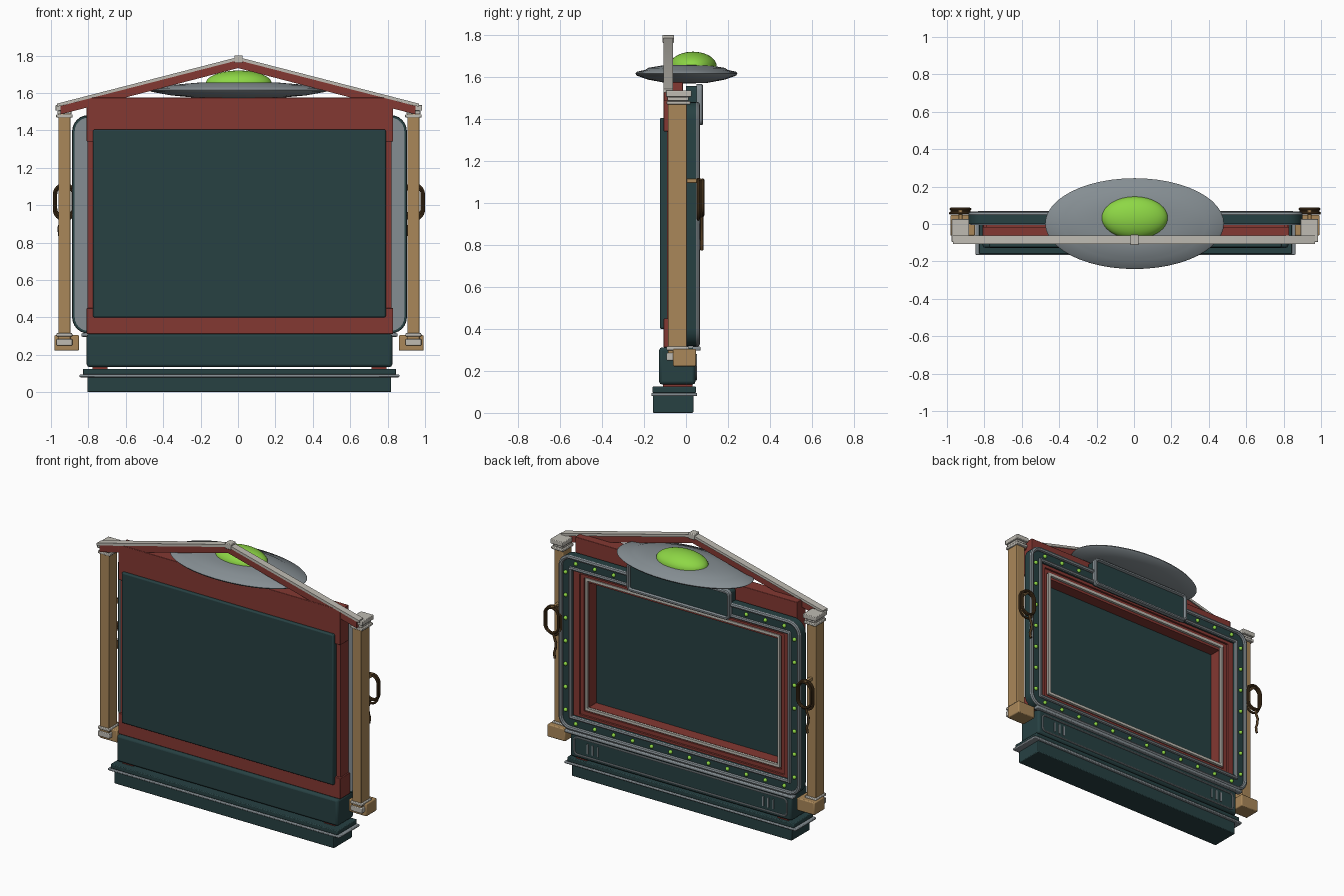
import bpy, bmesh, math
from mathutils import Vector

if "Cube" in bpy.data.objects:
    bpy.data.objects.remove(bpy.data.objects["Cube"])

def material(name, rgb):
    m = bpy.data.materials.new(name)
    m.diffuse_color = (*rgb, 1)
    m.use_nodes = True
    m.node_tree.nodes["Principled BSDF"].inputs["Base Color"].default_value = m.diffuse_color
    return m

TEAL = material("dark teal", (0.020, 0.052, 0.055))
RED = material("barn red", (0.230, 0.040, 0.032))
GOLD = material("tan wood", (0.400, 0.245, 0.100))
GREY = material("steel grey", (0.235, 0.270, 0.290))
WHITE = material("weathered white", (0.520, 0.500, 0.450))
GREEN = material("lime green", (0.270, 0.680, 0.060))
ROPE = material("rope brown", (0.085, 0.045, 0.016))
CX = 0.008  # the cabinet sits slightly right of centre

def finish(name, bm, mat, bevel=0, angle=35):
    bmesh.ops.recalc_face_normals(bm, faces=bm.faces)
    me = bpy.data.meshes.new(name)
    bm.to_mesh(me)
    bm.free()
    ob = bpy.data.objects.new(name, me)
    bpy.context.collection.objects.link(ob)
    me.materials.append(mat)
    if bevel:
        mod = ob.modifiers.new("bevel", 'BEVEL')
        mod.width, mod.segments = bevel, 2
    bpy.ops.object.select_all(action='DESELECT')
    bpy.context.view_layer.objects.active = ob
    ob.select_set(True)
    bpy.ops.object.shade_smooth_by_angle(angle=math.radians(angle))
    return ob

def box(name, x0, x1, y0, y1, z0, z1, mat, bevel=0.0):
    bm = bmesh.new()
    bmesh.ops.create_cube(bm, size=1)
    for v in bm.verts:
        v.co = ((x0 + x1) / 2 + v.co.x * (x1 - x0), (y0 + y1) / 2 + v.co.y * (y1 - y0),
                (z0 + z1) / 2 + v.co.z * (z1 - z0))
    return finish(name, bm, mat, bevel)

def rounded(x0, x1, z0, z1, r, d=0, seg=6):
    """Points of a rounded rectangle grown by d."""
    r2 = max(r + d, 0.001)
    x0, x1, z0, z1 = x0 - d + r2, x1 + d - r2, z0 - d + r2, z1 + d - r2
    pts = []
    for i, (x, z) in enumerate([(x1, z1), (x0, z1), (x0, z0), (x1, z0)]):
        for k in range(seg + 1):
            a = math.pi / 2 * (i + k / seg)
            pts.append((x + r2 * math.cos(a), z + r2 * math.sin(a)))
    return pts

def loft(name, rect, r, profile, mat, closed=True, seg=6):
    """Sweep a (growth, y) profile round a rounded rectangle; open profiles are capped."""
    bm = bmesh.new()
    loops = [[bm.verts.new((x, y, z)) for x, z in rounded(*rect, r, d, seg)] for d, y in profile]
    pairs = list(zip(loops, loops[1:])) + ([(loops[-1], loops[0])] if closed else [])
    for a, b in pairs:
        n = len(a)
        for i in range(n):
            bm.faces.new((a[i], a[(i + 1) % n], b[(i + 1) % n], b[i]))
    if not closed:
        bm.faces.new(loops[0])
        bm.faces.new(loops[-1])
    return finish(name, bm, mat)

def circle(radius, y, d=0, n=8):
    return [(d + radius * math.cos(2 * math.pi * k / n), y + radius * math.sin(2 * math.pi * k / n))
            for k in range(n)]

def band(w, y0, y1):
    return [(0, y0), (0, y1), (-w, y1), (-w, y0)]

def chevron(name, apex, end_x, end_z, thick, y0, y1, mat):
    top = [(-end_x, end_z), (0, apex), (end_x, end_z)]
    pts = top + [(x, z - thick) for x, z in reversed(top)]
    bm = bmesh.new()
    f = [[bm.verts.new((x, y, z)) for x, z in pts] for y in (y0, y1)]
    for i in range(6):
        j = (i + 1) % 6
        bm.faces.new((f[0][i], f[0][j], f[1][j], f[1][i]))
    for s in f:
        bm.faces.new((s[0], s[1], s[4], s[5]))
        bm.faces.new((s[1], s[2], s[3], s[4]))
    return finish(name, bm, mat)

def lathe(name, profile, cx, cy, ysc, mat, n=48):
    bm = bmesh.new()
    vs = [bm.verts.new((r, 0, z)) for r, z in profile]
    es = [bm.edges.new(p) for p in zip(vs, vs[1:])]
    bmesh.ops.spin(bm, geom=vs + es, axis=(0, 0, 1), cent=(0, 0, 0), angle=2 * math.pi, steps=n)
    bmesh.ops.remove_doubles(bm, verts=bm.verts, dist=1e-5)
    for v in bm.verts:
        v.co = (v.co.x + cx, v.co.y * ysc + cy, v.co.z)
    return finish(name, bm, mat, angle=50)

# Base plinth
box("plinth", CX - .813, CX + .811, -.157, .035, 0, .085, TEAL, .005)
box("plinth_trim", CX - .855, CX + .855, -.165, .053, .08, .095, GREY, .005)
box("plinth_top", CX - .838, CX + .838, -.160, .048, .095, .125, TEAL, .005)
for sx in (-1, 1):
    box("red_foot", CX + sx * .745 - .04, CX + sx * .745 + .04, -.11, .03, .12, .14, RED)

# Lower cabinet with trimmed panel and vent slots on its back
box("lower_cabinet", CX - .817, CX + .817, -.128, .045, .135, .312, TEAL, .014)
loft("lower_panel_trim", (CX - .785, CX + .785, .16, .275), .025, circle(.006, .047), GREY)
for sx in (-1, 1):
    for k in range(3):
        x = CX + sx * (.61 + .038 * k)
        box("vent_slot", x - .005, x + .005, .044, .051, .185, .25, GREY)
box("ledge_bar", CX - .845, CX + .845, .03, .07, .296, .316, GREY, .006)

# Red body: an open frame with heavier top and bottom rails
box("bottom_rail", CX - .817, CX + .822, -.106, .0, .312, .45, RED, .003)
box("top_rail", CX - .817, CX + .822, -.106, -.015, 1.34, 1.575, RED, .003)
for sx in (-1, 1):
    x = CX + sx * .757
    box("side_stile", x - .055, x + .055, -.09, 0, .45, 1.34, RED)
box("front_panel", CX - .783, CX + .782, -.125, -.065, .40, 1.405, TEAL, .008)

# Stepped red moulding and pale trim round the screen recess
loft("outer_moulding", (CX - .80, CX + .80, .38, 1.41), .002, band(.045, -.03, .035), RED, seg=1)
loft("middle_moulding", (CX - .755, CX + .755, .425, 1.365), .002, band(.025, -.03, .022), RED, seg=1)
loft("inner_moulding", (CX - .73, CX + .73, .45, 1.34), .002, band(.03, -.066, .012), RED, seg=1)
loft("screen_trim", (CX - .72, CX + .72, .46, 1.345), .002, band(.018, .0, .028), WHITE, seg=1)

# Rounded light frame: channel, tubes and bulbs
R = (CX - .893, CX + .893, .316, 1.48)
loft("light_channel", R, .085, band(.095, .0, .048), TEAL)
loft("light_channel_back", R, .085, [(-.012, -.005), (-.012, .003), (-.085, .003), (-.085, -.005)], GREY)
loft("outer_tube", R, .085, circle(.014, .052, -.012), GREY)
loft("inner_tube", R, .085, circle(.012, .052, -.085), GREY)
bulbs = []
for k in range(12):
    x = CX - .77 + 1.54 * k / 11
    bulbs += [(x, .364), (x, 1.432)]
for k in range(7):
    z = .44 + .92 * k / 6
    bulbs += [(CX - .845, z), (CX + .845, z)]
bm = bmesh.new()
for x, z in bulbs:
    new = bmesh.ops.create_uvsphere(bm, u_segments=10, v_segments=6, radius=.013)["verts"]
    bmesh.ops.translate(bm, verts=new, vec=(x, .052, z))
finish("light_bulbs", bm, GREEN, angle=60)

# Sign plate on the back, below the saucer
S = (-.375, .385, 1.37, 1.565)
loft("sign_plate", S, .03, [(-.008, 0), (-.008, .066)], TEAL, closed=False)
loft("sign_rim", S, .03, [(0, .05), (0, .076), (-.006, .082), (-.016, .082), (-.02, .076), (-.02, .05)], GREY)

# Saucer and dome
lathe("saucer", [(0, 1.568), (.2, 1.572), (.36, 1.587), (.465, 1.606), (.478, 1.615), (.468, 1.624),
                 (.385, 1.634), (.36, 1.643), (.22, 1.655), (0, 1.66)], .003, .002, .508, GREY)
lathe("saucer_dome", [(.177 * math.cos(a), 1.65 + .07 * math.sin(a))
                      for a in [math.pi / 2 * k / 10 for k in range(11)]], .004, .033, .64, GREEN)

# Gable roof beams
chevron("gable_beam", 1.778, .95, 1.53, .045, -.104, -.07, RED)
chevron("gable_cap", 1.792, .968, 1.543, .017, -.108, -.062, WHITE)
box("gable_finial", -.02, .025, -.112, -.057, 1.762, 1.8, WHITE, .004)

# Posts, capitals, feet and coiled ropes
for sx in (-1, 1):
    c = .005 + sx * .933
    def slab(name, hx, y0, y1, z0, z1, mat, b=.004, off=0):
        box(name, c + off - hx, c + off + hx, y0, y1, z0, z1, mat, b)
    slab("post", .033, -.086, .004, .28, 1.49, GOLD)
    slab("capital_lower", .044, -.092, .022, 1.468, 1.486, WHITE)
    slab("capital_neck", .037, -.088, .012, 1.486, 1.505, WHITE)
    slab("capital_upper", .047, -.096, .026, 1.505, 1.535, WHITE)
    slab("base_ring_upper", .042, -.094, .014, .298, .316, WHITE)
    slab("base_ring_lower", .042, -.094, .014, .25, .285, WHITE)
    slab("post_foot", .066, -.062, .048, .222, .305, GOLD, .006, -sx * .012)
    slab("rope_peg", .01, 0, .075, 1.095, 1.115, GOLD, .002)
    # rope coils
    for k, (g, y) in enumerate([(0, .058), (-.008, .07), (-.003, .08)]):
        loft("rope_coil", (c - .054, c + .054, .922 + .008 * k, 1.112), .0535,
             circle(.0075, y, g), ROPE, seg=8)
    # hanging rope tail
    cu = bpy.data.curves.new("rope_tail", 'CURVE')
    cu.dimensions, cu.bevel_depth, cu.bevel_resolution = '3D', .008, 2
    cu.use_fill_caps = True
    sp = cu.splines.new('POLY')
    path = [(-.01, .95), (-.018, .91), (-.03, .88), (-.026, .84), (-.016, .81), (-.022, .775)]
    sp.points.add(len(path) - 1)
    for p, (x, z) in zip(sp.points, path):
        p.co = (c + x, .075, z, 1)
    ob = bpy.data.objects.new("rope_tail", cu)
    bpy.context.collection.objects.link(ob)
    cu.materials.append(ROPE)
    bpy.ops.object.select_all(action='DESELECT')
    bpy.context.view_layer.objects.active = ob
    ob.select_set(True)
    bpy.ops.object.convert(target='MESH')
